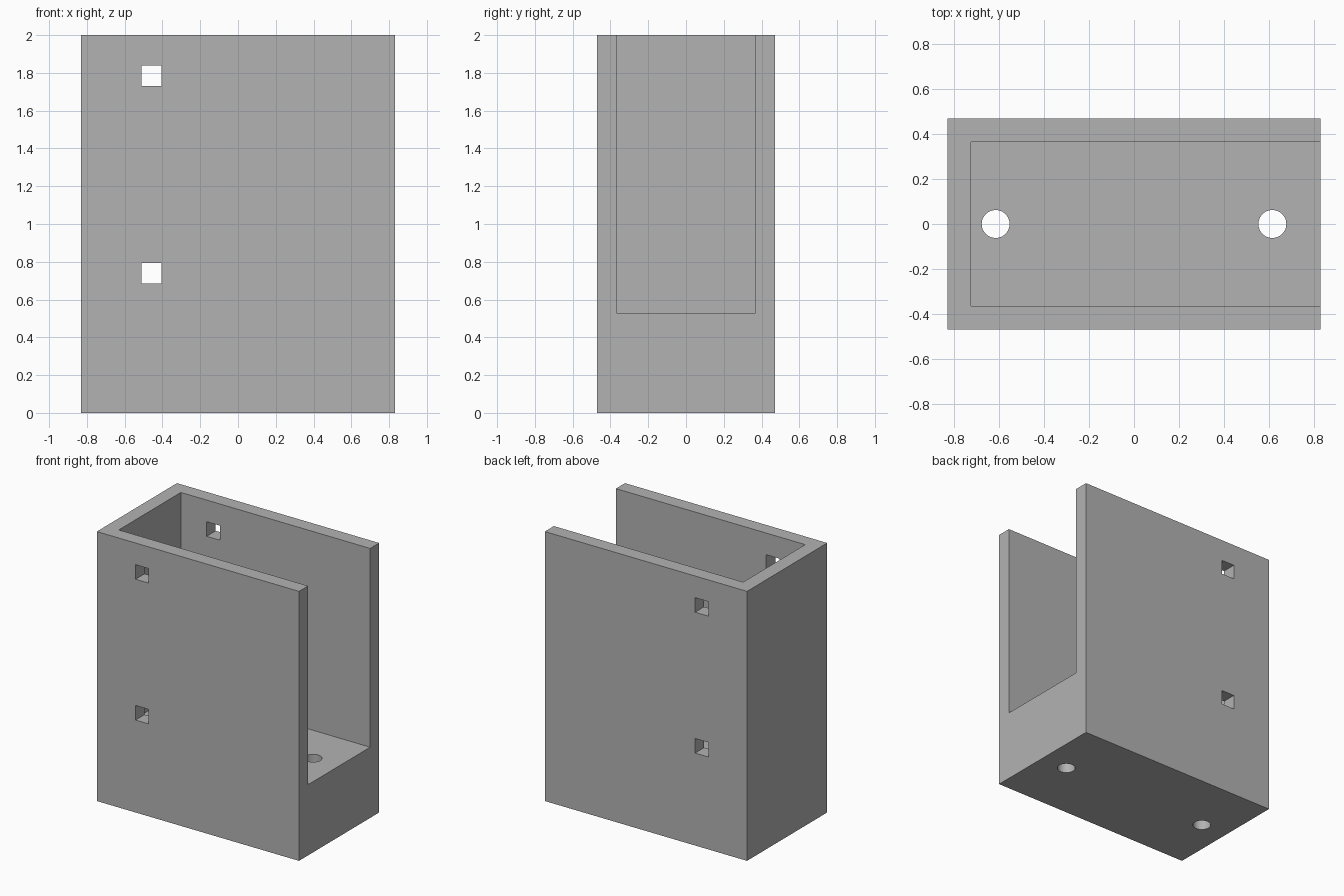
import bpy
import math

default_cube = bpy.data.objects.get("Cube")
if default_cube:
    bpy.data.objects.remove(default_cube, do_unlink=True)

WIDTH, DEPTH, HEIGHT = 1.66, 0.94, 2.0
WALL, BASE = 0.106, 0.525
SLOT_X, SLOT_SIZE = -0.458, 0.108
HOLE_X, HOLE_RADIUS = 0.615, 0.062

grey = bpy.data.materials.new("plain grey")
grey.use_nodes = True
colour = (0.45, 0.45, 0.45, 1)
grey.diffuse_color = colour
grey.node_tree.nodes["Principled BSDF"].inputs["Base Color"].default_value = colour


def box(name, low, high):
    """Add a box between two opposite corners."""
    centre = [(a + b) / 2 for a, b in zip(low, high)]
    bpy.ops.mesh.primitive_cube_add(size=1, location=centre)
    obj = bpy.context.object
    obj.name = name
    obj.scale = [b - a for a, b in zip(low, high)]
    bpy.ops.object.transform_apply(location=True, rotation=False, scale=True)
    return obj


def cut(target, cutter):
    """Subtract the cutter from the target and remove it."""
    cutter.hide_render = True
    mod = target.modifiers.new("cut", "BOOLEAN")
    mod.operation = "DIFFERENCE"
    mod.solver = "EXACT"
    mod.object = cutter
    bpy.context.view_layer.objects.active = target
    bpy.ops.object.modifier_apply(modifier=mod.name)
    bpy.data.objects.remove(cutter, do_unlink=True)


# Solid bracket body
x, y = WIDTH / 2, DEPTH / 2
bracket = box("bracket", (-x, -y, 0), (x, y, HEIGHT))
bracket.data.materials.append(grey)

# Channel, open at the top and at the left end
cut(bracket, box("channel_cutter", (-x + WALL, -y + WALL, BASE),
                 (x + 0.2, y - WALL, HEIGHT + 0.2)))

# Square bolt slots through both side walls
s = SLOT_SIZE / 2
for z in (0.74, 1.785):
    cut(bracket, box("slot_cutter", (SLOT_X - s, -y - 0.1, z - s),
                     (SLOT_X + s, y + 0.1, z + s)))

# Round fixing holes through the base
for side in (-1, 1):
    bpy.ops.mesh.primitive_cylinder_add(vertices=48, radius=HOLE_RADIUS, depth=BASE + 0.2,
                                        location=(side * HOLE_X, 0, BASE / 2))
    cut(bracket, bpy.context.object)

# Smooth hole walls, keep every edge sharp
bpy.ops.object.select_all(action="DESELECT")
bracket.select_set(True)
bpy.context.view_layer.objects.active = bracket
bpy.ops.object.shade_smooth_by_angle(angle=math.radians(30))
